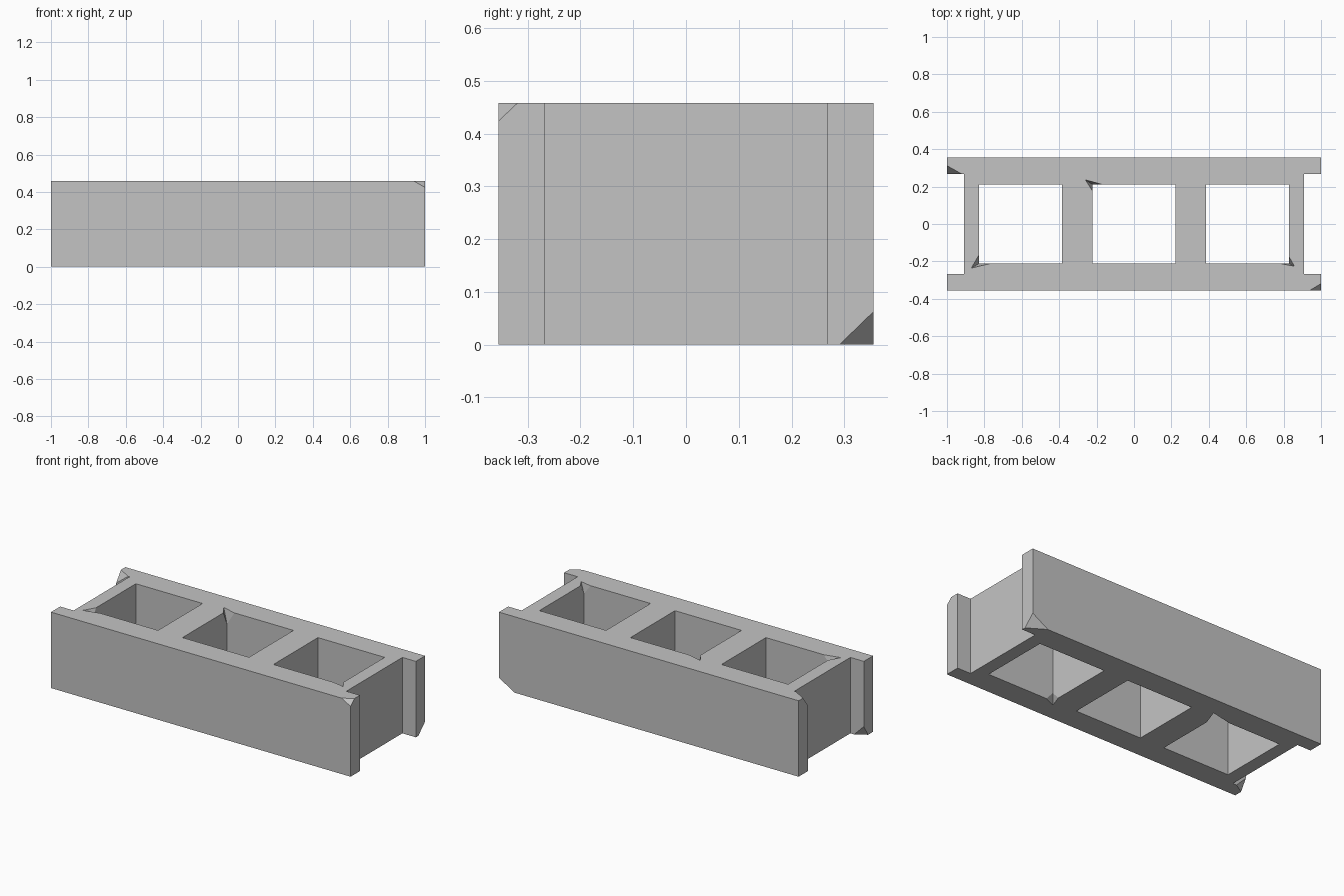
import bpy
import bmesh
from mathutils import Matrix, Vector

cube = bpy.data.objects.get("Cube")
if cube:
    bpy.data.objects.remove(cube, do_unlink=True)

HALF_Y, TOP = 0.355, 0.458      # half depth and height of the block
RECESS_Y, WEB_X = 0.267, 0.91   # end recesses
HOLE_Y = 0.212

concrete = bpy.data.materials.new("concrete_grey")
concrete.use_nodes = True
grey = (0.55, 0.55, 0.55, 1)
concrete.diffuse_color = grey
concrete.node_tree.nodes["Principled BSDF"].inputs["Base Color"].default_value = grey


def add_box(bm, x0, x1, half_y, z0, z1):
    size = Matrix.Diagonal((x1 - x0, 2 * half_y, z1 - z0, 1))
    centre = Matrix.Translation(((x0 + x1) / 2, 0, (z0 + z1) / 2))
    bmesh.ops.create_cube(bm, size=1, matrix=centre @ size)


def add_hull(bm, points):
    verts = [bm.verts.new(p) for p in points]
    bmesh.ops.convex_hull(bm, input=verts)


def make_object(name, bm):
    bmesh.ops.recalc_face_normals(bm, faces=bm.faces)
    mesh = bpy.data.meshes.new(name)
    bm.to_mesh(mesh)
    bm.free()
    mesh.materials.append(concrete)
    obj = bpy.data.objects.new(name, mesh)
    bpy.context.collection.objects.link(obj)
    return obj


def subtract(target, cutter):
    cutter.hide_render = True
    mod = target.modifiers.new("cut", "BOOLEAN")
    mod.operation, mod.solver, mod.object = "DIFFERENCE", "EXACT", cutter
    bpy.context.view_layer.objects.active = target
    bpy.ops.object.modifier_apply(modifier=mod.name)
    bpy.data.objects.remove(cutter, do_unlink=True)


def outer_chip(bm, corner, dx, dy, dz):
    """Slice off a convex corner; the offsets run along its three edges."""
    c = Vector(corner)
    tri = [c + Vector((dx, 0, 0)), c + Vector((0, dy, 0)), c + Vector((0, 0, dz))]
    mid = sum(tri, Vector()) / 3
    add_hull(bm, [mid + (p - mid) * 1.5 for p in tri + [c]])


def hole_chip(bm, corner, tip, dx, dy, dz):
    """Notch the rim at a hole corner, pointing out to the tip."""
    c = Vector(corner)
    low = c + Vector((0, 0, dz))
    t = c + Vector((tip[0], tip[1], 0))
    a, b = c + Vector((dx, 0, 0)), c + Vector((0, dy, 0))
    rim = [t, a + (a - t) * 0.3, b + (b - t) * 0.3]
    add_hull(bm, [low] + [low + (p - low) * 1.3 for p in rim])


# Solid block
bm = bmesh.new()
add_box(bm, -1, 1, HALF_Y, 0, TOP)
block = make_object("concrete_block", bm)

# Three square cells and a recess at each end
bm = bmesh.new()
for x0, x1 in ((-0.83, -0.385), (-0.222, 0.222), (0.385, 0.83)):
    add_box(bm, x0, x1, HOLE_Y, -0.1, TOP + 0.1)
for x0, x1 in ((-1.1, -WEB_X), (WEB_X, 1.1)):
    add_box(bm, x0, x1, RECESS_Y, -0.1, TOP + 0.1)
subtract(block, make_object("void_cutter", bm))

# Chipped outer corners
bm = bmesh.new()
outer_chip(bm, (1, -HALF_Y, TOP), -0.06, 0.036, -0.034)
outer_chip(bm, (1, HALF_Y, 0), -0.105, -0.064, 0.062)
outer_chip(bm, (-1, RECESS_Y, TOP), 0.08, 0.045, -0.063)
outer_chip(bm, (-1, -RECESS_Y, 0), 0.065, -0.04, 0.065)

# Chipped cell rims, top then bottom
hole_chip(bm, (-0.83, -HOLE_Y, TOP), (-0.04, -0.024), 0.06, 0.045, -0.07)
hole_chip(bm, (-0.222, HOLE_Y, TOP), (-0.038, 0.024), 0.05, -0.035, -0.08)
hole_chip(bm, (0.83, -HOLE_Y, TOP), (0.028, -0.014), -0.045, 0.035, -0.06)
hole_chip(bm, (0.385, -HOLE_Y, 0), (-0.026, -0.03), 0.045, 0.045, 0.05)
hole_chip(bm, (-0.385, HOLE_Y, 0), (0.035, 0.029), -0.1, -0.07, 0.07)
subtract(block, make_object("chip_cutter", bm))

for poly in block.data.polygons:
    poly.use_smooth = False
    poly.material_index = 0
